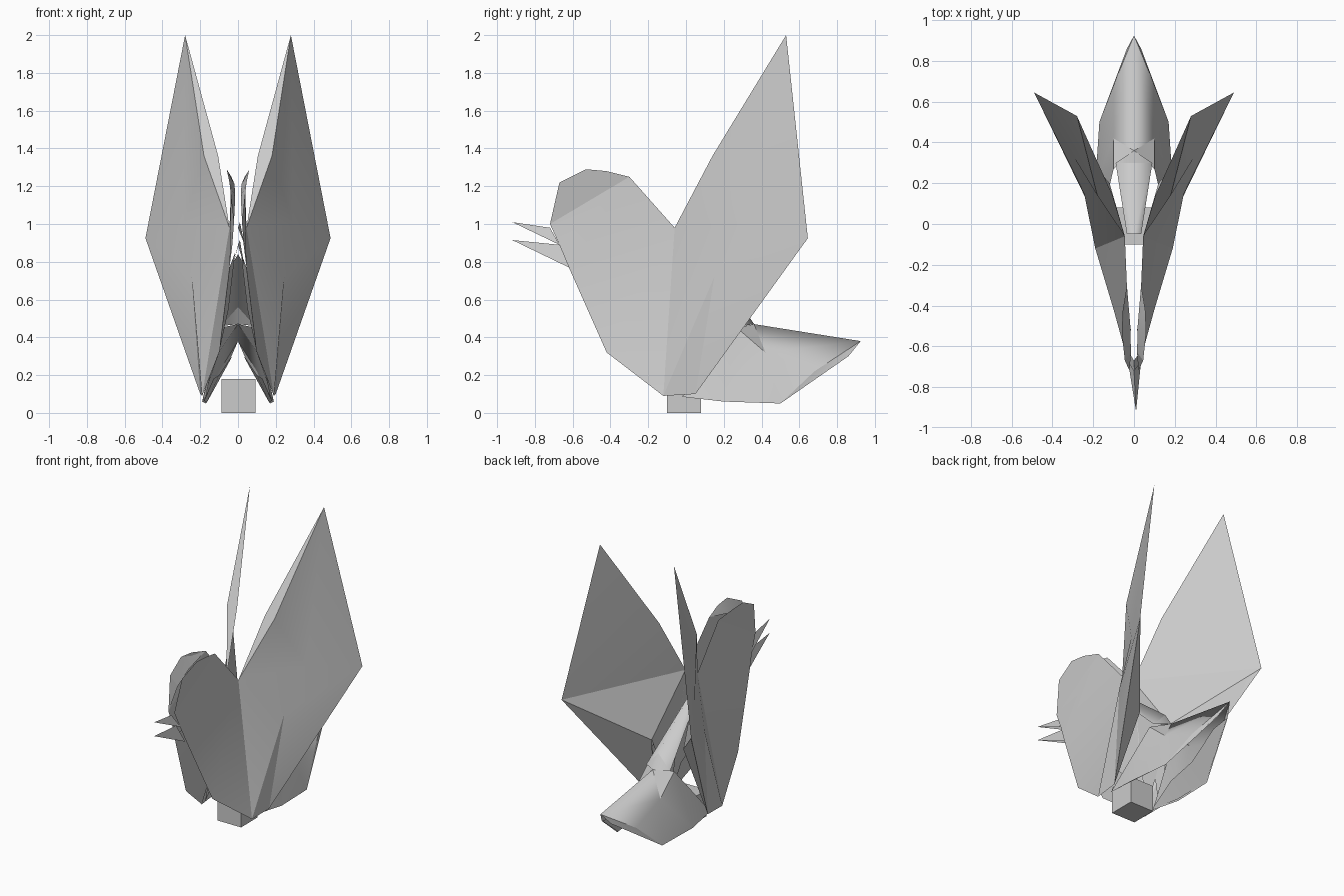
import bpy, math

if "Cube" in bpy.data.objects:
    bpy.data.objects.remove(bpy.data.objects["Cube"])


def sheet(name, pts, faces, mirror=True):
    """Folded paper sheet: named points joined by faces, mirrored over x = 0."""
    keys = list(pts)
    mesh = bpy.data.meshes.new(name)
    mesh.from_pydata([pts[k] for k in keys], [], [[keys.index(k) for k in f.split()] for f in faces])
    mesh.update()
    ob = bpy.data.objects.new(name, mesh)
    bpy.context.collection.objects.link(ob)
    bpy.ops.object.select_all(action='DESELECT')
    bpy.context.view_layer.objects.active = ob
    ob.select_set(True)
    bpy.ops.object.shade_smooth_by_angle(angle=math.radians(15))
    if mirror:
        mod = ob.modifiers.new("mirror", 'MIRROR')
        mod.use_mirror_merge = True
        mod.merge_threshold = 0.0005
    return ob


# Shared fold corners
root = (0.045, -0.06, 0.98)
front_foot = (0.19, -0.12, 0.09)
back_foot = (0.2, 0.05, 0.1)
wing_out = (0.49, 0.645, 0.925)
wing_tip = (0.28, 0.53, 2.0)

# Breast and head side panels
sheet("body_side", dict(
    foot=front_foot, belly=(0.1, -0.42, 0.32), throat=(0.045, -0.62, 0.77),
    mouth=(0.03, -0.67, 0.89), brow=(0.022, -0.72, 1.0), nape=(0.035, -0.3, 1.25),
    root=root),
    ["foot root belly", "belly root throat", "throat root nape", "throat nape mouth",
     "mouth nape brow"])

# Hem folded in along the breast edge
sheet("breast_hem", dict(
    foot=front_foot, belly=(0.1, -0.42, 0.32), throat=(0.045, -0.62, 0.77),
    in_low=(0.125, -0.12, 0.3), in_mid=(0.05, -0.36, 0.55), in_top=(0.015, -0.52, 0.85)),
    ["foot belly in_mid in_low", "belly throat in_top in_mid"])

# Crown flaring outwards, then turned inwards
sheet("head_crown", dict(
    brow=(0.022, -0.72, 1.0), front=(0.045, -0.67, 1.22), top=(0.06, -0.53, 1.29),
    back=(0.055, -0.42, 1.28), nape=(0.035, -0.3, 1.25),
    in_a=(0.015, -0.63, 1.14), in_b=(0.018, -0.5, 1.21)),
    ["brow front top back nape", "brow front in_a", "front top in_b in_a",
     "top back in_b", "back nape in_b"])

# Beak halves: narrow folded spikes
for name, tip, hi, lo in (
        ("upper_beak", (0.01, -0.92, 1.01), (-0.72, 0.98), (-0.67, 0.89)),
        ("lower_beak", (0.01, -0.92, 0.915), (-0.67, 0.89), (-0.62, 0.77))):
    sheet(name, dict(tip=tip, hi=(0.0, *hi), lo_r=(0.035, *lo), lo_l=(-0.03, *lo)),
          ["tip hi lo_r", "tip lo_l hi"], mirror=False)

# Wing: outer skin, gaping leading edge and inner skin
sheet("wing_outer", dict(
    tip=wing_tip, out=wing_out, root=root, foot=front_foot, heel=back_foot,
    lead=(0.18, 0.14, 1.36), mid=(0.245, 0.15, 0.72), lead_in=(0.105, 0.14, 1.36),
    bulge=(0.29, 0.32, 1.0)),
    ["tip bulge out", "tip lead bulge", "lead root bulge", "root mid bulge", "mid out bulge",
     "root foot mid", "foot heel mid", "heel out mid",
     "tip lead_in lead", "lead lead_in root"])
sheet("wing_inner", dict(
    tip=wing_tip, out=wing_out, root=root, lead_in=(0.105, 0.14, 1.36),
    core=(0.12, 0.2, 0.58), heel=back_foot, foot=(0.18, -0.1, 0.1)),
    ["tip out lead_in", "lead_in out root", "root out core", "core out heel", "root core foot"])
sheet("wing_lower_fold", dict(
    out=(0.48, 0.635, 0.91), core=(0.15, 0.16, 0.5), heel=(0.185, 0.02, 0.1),
    top=(0.08, 0.0, 0.85)),
    ["out core heel", "core top heel"])

# Tail: tent with a ridge, running forwards into a steep back
sheet("tail", dict(
    tip=(0, 0.925, 0.38), ridge=(0, 0.36, 0.47), edge=(0.035, 0.86, 0.3),
    corner=(0.17, 0.5, 0.05), keel=(0.19, 0.2, 0.06), heel=(0.17, -0.02, 0.085),
    side=(0.1, 0.42, 0.32), mid=(0.1, 0.68, 0.22), hip=(0.1, 0.27, 0.45)),
    ["tip ridge side mid", "tip mid edge", "edge mid corner", "mid side corner",
     "side keel corner", "side hip keel", "ridge hip side", "hip heel keel"])
# Hem inside the tail rim
sheet("tail_hem", dict(
    edge=(0.03, 0.86, 0.3), corner=(0.165, 0.5, 0.055), keel=(0.18, 0.2, 0.065),
    heel=(0.165, -0.02, 0.09), in_a=(0.04, 0.72, 0.29), in_b=(0.1, 0.44, 0.2),
    in_c=(0.13, 0.2, 0.18)),
    ["edge corner in_b in_a", "corner keel in_c in_b", "keel heel in_c"])
# Central fold between the wings
sheet("back_fold", dict(
    front=(0.0, -0.05, 0.84), front_side=(0.035, -0.05, 0.78), peak=(0, 0.3, 0.56),
    hip=(0.09, 0.3, 0.46), ridge=(0, 0.36, 0.47)),
    ["front peak hip front_side", "peak ridge hip"])

# Support block
bpy.ops.mesh.primitive_cube_add(size=0.18, location=(0.003, -0.01, 0.09))
bpy.context.object.name = "support_block"
